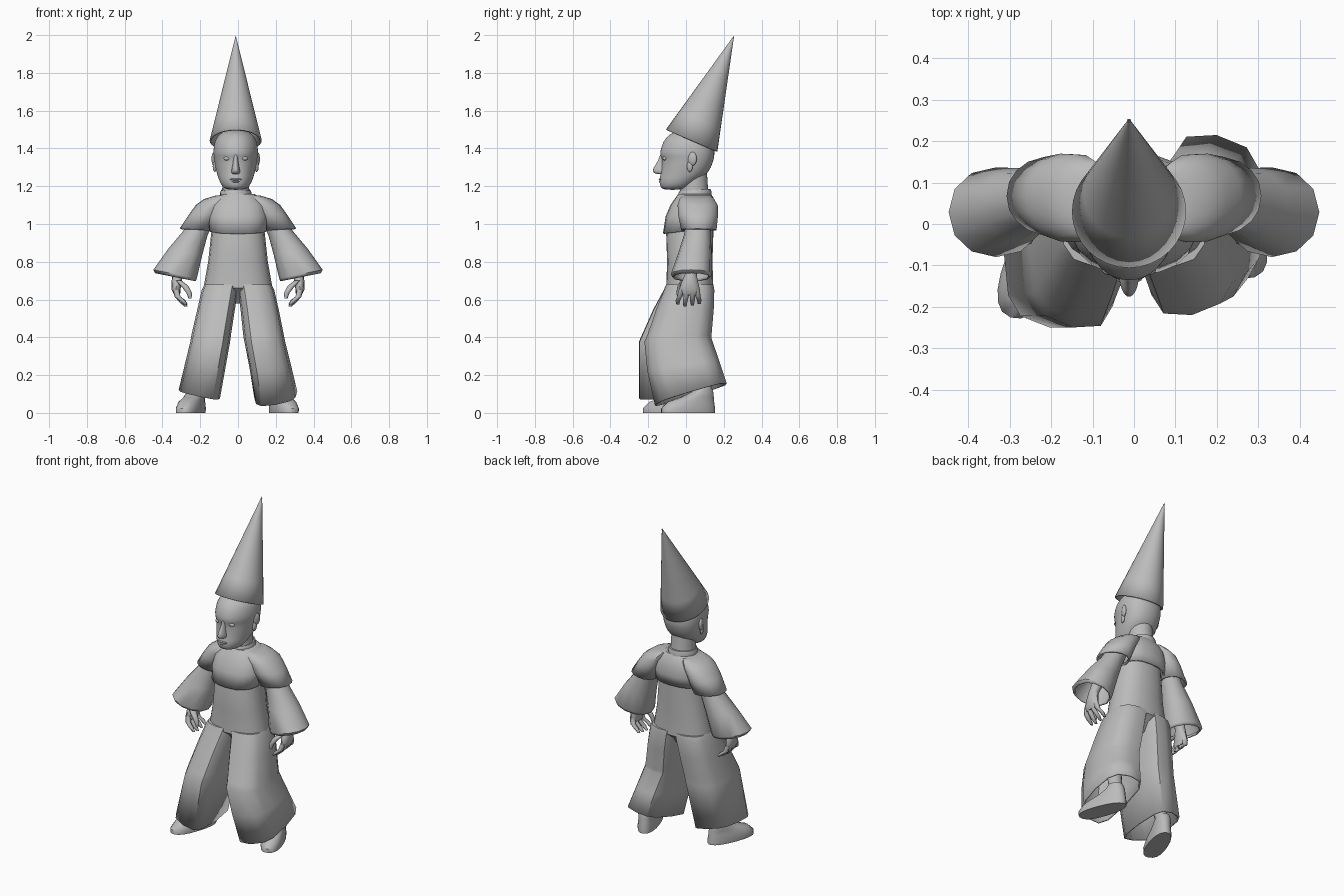
import bpy, bmesh, math
from mathutils import Matrix, Vector

grey = bpy.data.materials.new("plain grey")
grey.diffuse_color = (0.5, 0.5, 0.5, 1)


def loft(name, rings, n=16, p=1.0, taper=0.0, wedge=0.0, caps=True, wall=0, sub=0,
         angle=40, at=(0, 0, 0), yaw=0, flip=False):
    """Skin rings (cx, cy, z, rx, ry[, slope x, slope y]) listed from top to bottom."""
    bm = bmesh.new()
    loops = []
    for r in rings:
        cx, cy, z, rx, ry, sx, sy = (tuple(r) + (0, 0))[:7]
        loop = []
        for i in range(n):
            a = 2 * math.pi * i / n
            c, s = math.cos(a), math.sin(a)
            x = math.copysign(abs(c) ** p, c) * rx * (1 + taper * s)
            y = math.copysign(abs(s) ** p, s) * ry * (1 - wedge * c)
            loop.append(bm.verts.new((cx + x, cy + y, z + sx * x + sy * y)))
        loops.append(loop)
    for a, b in zip(loops, loops[1:]):
        for i in range(n):
            j = (i + 1) % n
            bm.faces.new((a[i], b[i], b[j], a[j]))
    bm.faces.new(loops[0])
    if caps:
        bm.faces.new(loops[-1][::-1])
    m = Matrix.Translation(Vector(at)) @ Matrix.Rotation(yaw, 4, 'Z')
    if flip:
        m = Matrix.Scale(-1, 4, (1, 0, 0)) @ m
    bm.transform(m)
    if flip:
        bmesh.ops.reverse_faces(bm, faces=bm.faces[:])
    me = bpy.data.meshes.new(name)
    bm.to_mesh(me)
    bm.free()
    me.shade_smooth()
    me.set_sharp_from_angle(angle=math.radians(angle))
    me.materials.append(grey)
    ob = bpy.data.objects.new(name, me)
    bpy.context.collection.objects.link(ob)
    if wall:
        mod = ob.modifiers.new("wall", 'SOLIDIFY')
        mod.thickness = wall
        mod.offset = -1
    if sub:
        mod = ob.modifiers.new("smooth", 'SUBSURF')
        mod.levels = mod.render_levels = sub
    return ob


def span(z, front, back, rx, cx=0, sx=0, sy=0):
    """Ring given by its front and back y."""
    return (cx, (front + back) / 2, z, rx, (back - front) / 2, sx, sy)


def box(z, x0, x1, y0, y1, sx=0, sy=0):
    """Ring given by its x and y limits."""
    return ((x0 + x1) / 2, (y0 + y1) / 2, z, (x1 - x0) / 2, (y1 - y0) / 2, sx, sy)


def blob(name, at, size, yaw=0):
    """Small ellipsoid."""
    rings = []
    for k in range(7):
        t = math.pi * (0.04 + 0.92 * k / 6)
        rings.append((0, 0, math.cos(t) * size[2], math.sin(t) * size[0], math.sin(t) * size[1]))
    return loft(name, rings, n=12, at=at, yaw=yaw, angle=70)


HX = -0.012

# hat: leaning cone with a tilted open brim
cone = [(HX, 0.03 + 0.225 * t, 1.442 + 0.557 * t, 0.138 * (1 - t), 0.136 * (1 - t), 0, -0.43)
        for t in (0.99, 0.8, 0.6, 0.4, 0.2, 0)]
loft("hat", cone, n=32, caps=False, wall=0.01)

# head
loft("head", [span(1.50, -0.04, 0.09, 0.05, HX), span(1.475, -0.09, 0.13, 0.09, HX),
              span(1.44, -0.122, 0.147, 0.113, HX), span(1.39, -0.138, 0.153, 0.119, HX),
              span(1.365, -0.139, 0.152, 0.118, HX), span(1.345, -0.128, 0.15, 0.115, HX),
              span(1.30, -0.132, 0.135, 0.109, HX), span(1.26, -0.136, 0.11, 0.098, HX),
              span(1.235, -0.143, 0.07, 0.09, HX), span(1.20, -0.139, 0.03, 0.074, HX),
              span(1.18, -0.125, -0.02, 0.05, HX)],
     n=20, p=0.92, taper=0.13, sub=1, angle=180)
loft("nose", [span(1.375, -0.138, -0.10, 0.010, HX), span(1.345, -0.143, -0.10, 0.013, HX),
              span(1.31, -0.165, -0.10, 0.017, HX), span(1.28, -0.185, -0.10, 0.025, HX),
              span(1.262, -0.16, -0.10, 0.024, HX)],
     n=12, taper=0.2, sub=1, angle=180)
blob("mouth", (HX, -0.128, 1.236), (0.034, 0.017, 0.007))
blob("lower_lip", (HX, -0.128, 1.225), (0.028, 0.017, 0.007))
for s in (-1, 1):
    blob("eye", (HX + s * 0.045, -0.112, 1.347), (0.020, 0.012, 0.011))
    blob("ear", (HX + s * 0.114, 0.032, 1.345), (0.012, 0.027, 0.038), yaw=-s * 0.35)
    blob("ear_lobe", (HX + s * 0.111, 0.02, 1.305), (0.010, 0.016, 0.03), yaw=-s * 0.35)

# neck and collar
loft("neck", [span(1.29, -0.03, 0.11, 0.07, HX), span(1.21, -0.03, 0.115, 0.07, HX),
              span(1.12, -0.035, 0.125, 0.076, HX)])
loft("collar", [span(1.18, -0.035, 0.13, 0.077, HX, 0, 0.08),
                span(1.165, -0.042, 0.135, 0.084, HX, 0, 0.08),
                span(1.14, -0.042, 0.135, 0.084, HX, 0, 0.08)], n=20)

# torso
loft("torso", [span(1.10, -0.06, 0.14, 0.13), span(0.95, -0.105, 0.145, 0.142),
               span(0.80, -0.10, 0.14, 0.158), span(0.66, -0.105, 0.145, 0.183),
               span(0.63, -0.07, 0.11, 0.12), span(0.58, -0.03, 0.07, 0.03)],
     n=20, p=0.85)

# short cape: chest piece
loft("cape", [span(1.16, -0.04, 0.132, 0.085), span(1.14, -0.055, 0.145, 0.115),
              span(1.10, -0.083, 0.162, 0.148), span(1.04, -0.108, 0.168, 0.16),
              span(0.965, -0.122, 0.162, 0.155, 0, 0, 0.11)],
     n=20, p=0.8, caps=False, wall=0.01)

for side in (1, -1):
    fl = side < 0
    # cape over the shoulder
    loft("cape_shoulder", [(0.085, 0.055, 1.15, 0.035, 0.075), (0.115, 0.057, 1.132, 0.065, 0.092),
                           (0.148, 0.062, 1.10, 0.076, 0.106), (0.178, 0.064, 1.05, 0.082, 0.106),
                           (0.218, 0.068, 0.97, 0.09, 0.094, 0.08, 0)],
         n=16, p=0.9, wedge=0.15, caps=False, wall=0.01, flip=fl)
    # flared sleeve
    loft("sleeve", [(0.17, 0.065, 1.06, 0.06, 0.065), box(0.95, 0.162, 0.29, -0.008, 0.13, 0.2),
                    box(0.85, 0.19, 0.37, -0.04, 0.135, 0.2),
                    box(0.735, 0.218, 0.448, -0.08, 0.137, 0.2),
                    box(0.718, 0.224, 0.438, -0.072, 0.128, 0.2)],
         n=12, p=0.95, caps=False, wall=0.01, flip=fl)
    # forearm, palm, fingers and thumb
    loft("forearm", [(0.26, 0.05, 0.90, 0.04, 0.04), (0.32, 0.025, 0.73, 0.028, 0.032),
                     (0.325, 0.02, 0.69, 0.027, 0.044), (0.328, 0.018, 0.65, 0.023, 0.056),
                     (0.322, 0.018, 0.625, 0.016, 0.05)], n=12, flip=fl)
    for y, tip in ((-0.024, -0.043), (0.006, -0.005), (0.034, 0.034), (0.058, 0.07)):
        low = 0.57 + abs(y - 0.012) * 0.3
        loft("finger", [(0.328, y, 0.65, 0.016, 0.015), (0.32, (y + tip) / 2, 0.615, 0.016, 0.014),
                        (0.295, tip, low + 0.014, 0.015, 0.012), (0.276, tip, low - 0.008, 0.009, 0.008)],
             n=8, flip=fl, angle=70)
    loft("thumb", [(0.315, -0.01, 0.70, 0.016, 0.018), (0.282, -0.03, 0.672, 0.02, 0.016),
                   (0.258, -0.038, 0.635, 0.015, 0.013), (0.254, -0.038, 0.605, 0.008, 0.008)],
         n=8, flip=fl, angle=70)

# wide trouser legs: one stands back, the other is bent forward
loft("trouser_back_leg", [box(0.68, -0.004, 0.178, -0.105, 0.145), box(0.65, 0.0, 0.192, -0.116, 0.15),
                          box(0.55, 0.013, 0.215, -0.157, 0.147),
                          box(0.41, 0.028, 0.243, -0.205, 0.135),
                          box(0.385, 0.032, 0.248, -0.22, 0.135, 0, 0.05),
                          box(0.25, 0.06, 0.28, -0.205, 0.175, 0.05, 0.15),
                          box(0.10, 0.085, 0.314, -0.165, 0.215, 0.12, 0.3)],
     n=12, p=0.65, wedge=0.15, caps=False, wall=0.01)
loft("trouser_front_leg", [box(0.68, -0.004, 0.178, -0.105, 0.145), box(0.65, 0.0, 0.192, -0.118, 0.15),
                           box(0.55, 0.016, 0.215, -0.172, 0.142),
                           box(0.42, 0.036, 0.245, -0.23, 0.125),
                           box(0.375, 0.042, 0.253, -0.25, 0.12),
                           box(0.10, 0.095, 0.314, -0.25, 0.10, 0.2, 0.08)],
     n=12, p=0.65, wedge=0.15, caps=False, wall=0.01, flip=True)

# shoes and shins
for fl, cx, cy in ((False, 0.24, 0.012), (True, 0.247, -0.085)):
    loft("shoe", [(0, 0.085, 0.14, 0.038, 0.042), (0, 0.08, 0.11, 0.046, 0.058),
                  (0, 0.05, 0.082, 0.048, 0.092), (0, 0.015, 0.058, 0.054, 0.13),
                  (0, 0, 0.024, 0.06, 0.15), (0, 0, 0.0, 0.058, 0.15)],
         n=20, p=0.85, taper=-0.1, at=(cx, cy, 0), yaw=math.radians(20), flip=fl)
    loft("shin", [(cx - 0.07, cy + 0.0, 0.36, 0.05, 0.05),
                  (cx - 0.03, cy + 0.08, 0.11, 0.036, 0.038)], n=12, flip=fl)
